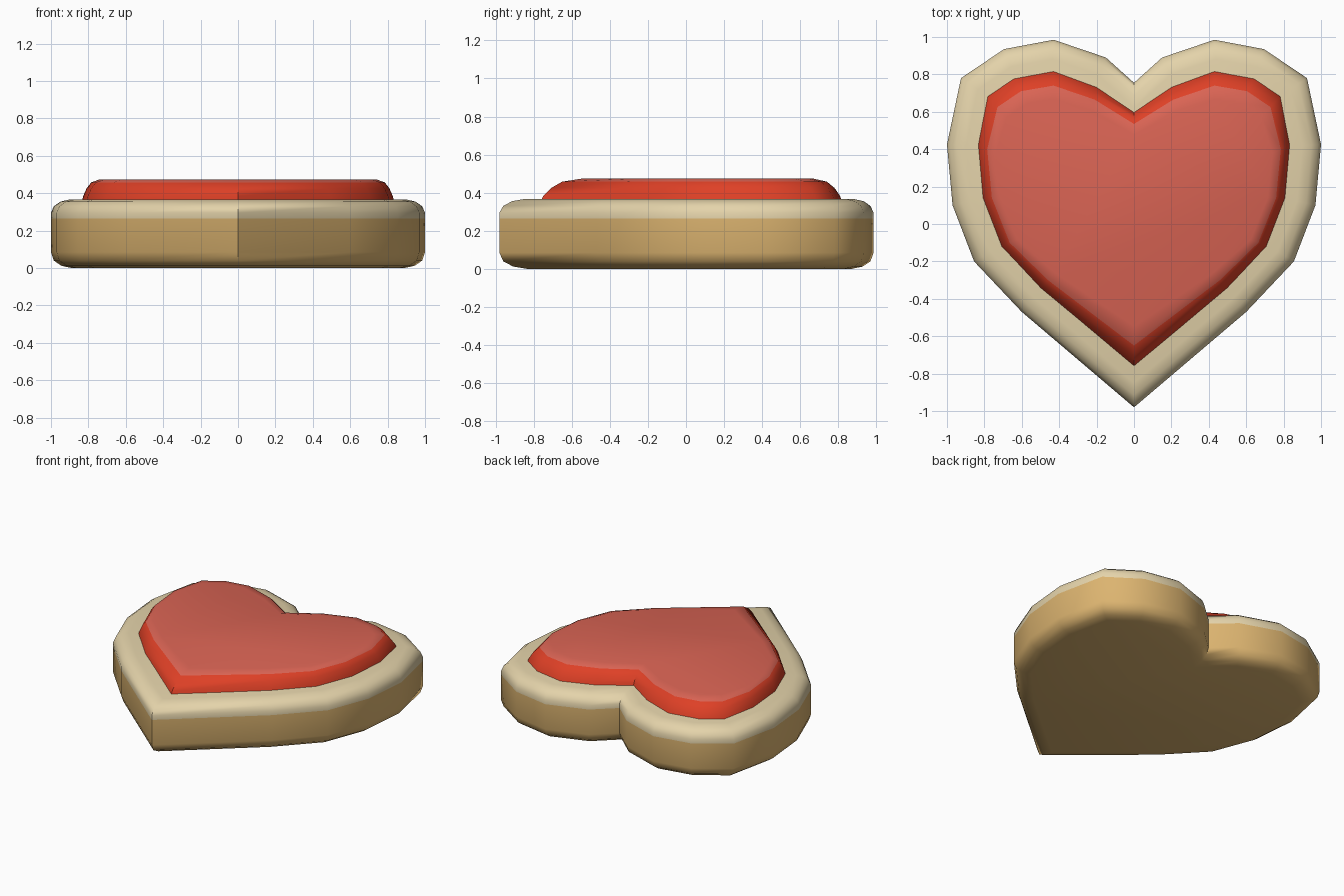
import bpy, bmesh, math
from mathutils import Vector

if "Cube" in bpy.data.objects:
    bpy.data.objects.remove(bpy.data.objects["Cube"])


def material(name, srgb):
    m = bpy.data.materials.new(name)
    lin = [((c / 255 + 0.055) / 1.055) ** 2.4 for c in srgb]
    m.diffuse_color = (*lin, 1)
    m.use_nodes = True
    m.node_tree.nodes["Principled BSDF"].inputs["Base Color"].default_value = m.diffuse_color
    return m


def mirrored(half):
    """Right half runs from notch to tip; returns the closed counter-clockwise outline."""
    left = [(-x, y) for x, y in half[1:-1]]
    return [Vector(p) for p in [half[0]] + left + half[:0:-1]]


def inset(pts, d):
    """Mitred inward offset of a counter-clockwise outline."""
    out = []
    for i, p in enumerate(pts):
        a = (p - pts[i - 1]).normalized()
        b = (pts[(i + 1) % len(pts)] - p).normalized()
        na, nb = Vector((-a.y, a.x)), Vector((-b.y, b.x))
        out.append(p + (na + nb) * (d / (1 + na.dot(nb))))
    return out


def loft(name, rings, mats, split, cap_bottom):
    """Skin stacked rings (outline, z); faces above split get the second colour."""
    bm = bmesh.new()
    loops = [[bm.verts.new((p.x, p.y, z)) for p in pts] for pts, z in rings]
    n = len(loops[0])
    for lo, hi in zip(loops, loops[1:]):
        for i in range(n):
            j = (i + 1) % n
            bm.faces.new((lo[i], lo[j], hi[j], hi[i]))
    bm.faces.new(loops[-1])
    if cap_bottom:
        bm.faces.new(loops[0][::-1])
    for f in bm.faces:
        f.material_index = int(f.calc_center_median().z > split)
    me = bpy.data.meshes.new(name)
    bm.to_mesh(me)
    bm.free()
    for m in mats:
        me.materials.append(m)
    ob = bpy.data.objects.new(name, me)
    bpy.context.collection.objects.link(ob)
    bpy.ops.object.select_all(action='DESELECT')
    ob.select_set(True)
    bpy.context.view_layer.objects.active = ob
    bpy.ops.object.shade_smooth_by_angle(angle=math.radians(55))
    return ob


tan = material("biscuit tan", (220, 180, 112))
cream = material("biscuit cream", (228, 211, 170))
red = material("icing red", (222, 64, 38))
pink = material("icing pink red", (218, 100, 84))

# Biscuit base: rounded slab, tan below and cream above
base = mirrored([(0, .755), (.15, .89), (.43, .985), (.695, .935), (.925, .78), (1, .425),
                 (.97, .10), (.855, -.20), (.60, -.47), (0, -.98)])
profile = [(.11, 0), (.055, .012), (.015, .04), (0, .085), (0, .265),
           (0, .295), (.015, .33), (.05, .355), (.10, .367)]
loft("biscuit_base", [(inset(base, d), z) for d, z in profile], [tan, cream], .265, True)

# Icing: domed heart, red edge and lighter top
rim = mirrored([(0, .60), (.20, .735), (.43, .82), (.645, .78), (.785, .685), (.835, .425),
                (.81, .14), (.71, -.12), (.50, -.345), (0, -.765)])
top = mirrored([(0, .535), (.21, .665), (.43, .74), (.605, .71), (.73, .625), (.785, .40),
                (.76, .14), (.665, -.10), (.46, -.30), (0, -.65)])
rings = [([a.lerp(b, t) for a, b in zip(rim, top)], z)
         for t, z in [(0, .355), (.15, .385), (.5, .425), (1, .458), (1.9, .474)]]
loft("icing", rings, [red, pink], .46, False)
